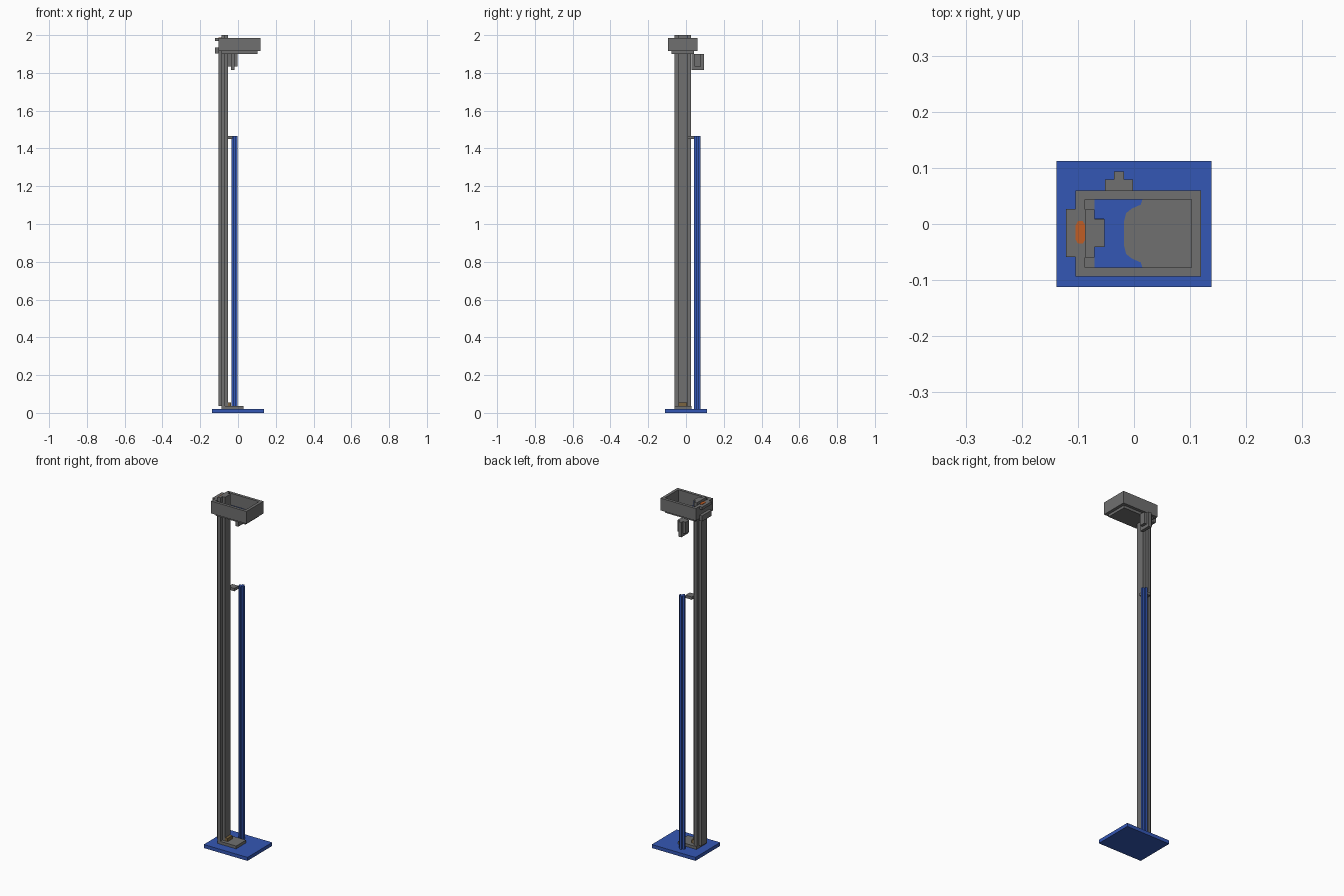
import bpy
import bmesh

cube = bpy.data.objects.get("Cube")
if cube:
    bpy.data.objects.remove(cube)


def material(name, rgb):
    m = bpy.data.materials.new(name)
    m.use_nodes = True
    m.diffuse_color = (*rgb, 1)
    m.node_tree.nodes["Principled BSDF"].inputs["Base Color"].default_value = (*rgb, 1)
    return m


GREY = material("grey", (0.16, 0.16, 0.16))
BLUE = material("blue", (0.034, 0.095, 0.46))
ORANGE = material("orange", (0.53, 0.11, 0.018))
BROWN = material("brown", (0.2, 0.13, 0.05))


def prism(name, outline, z0, z1, mat):
    """Extrude a flat outline from z0 up to z1."""
    bm = bmesh.new()
    face = bm.faces.new([bm.verts.new((x, y, z0)) for x, y in outline])
    top = bmesh.ops.extrude_face_region(bm, geom=[face])["geom"]
    verts = [v for v in top if isinstance(v, bmesh.types.BMVert)]
    bmesh.ops.translate(bm, verts=verts, vec=(0, 0, z1 - z0))
    bmesh.ops.recalc_face_normals(bm, faces=bm.faces)
    mesh = bpy.data.meshes.new(name)
    bm.to_mesh(mesh)
    bm.free()
    mesh.materials.append(mat)
    obj = bpy.data.objects.new(name, mesh)
    bpy.context.collection.objects.link(obj)
    return obj


def box(name, x, y, z, mat):
    outline = [(x[0], y[0]), (x[1], y[0]), (x[1], y[1]), (x[0], y[1])]
    return prism(name, outline, *z, mat)


def plus(x, y, xi, yi):
    """Cross outline: full extents x, y with arms of extents xi, yi."""
    return [(xi[0], y[0]), (xi[1], y[0]), (xi[1], yi[0]), (x[1], yi[0]),
            (x[1], yi[1]), (xi[1], yi[1]), (xi[1], y[1]), (xi[0], y[1]),
            (xi[0], yi[1]), (x[0], yi[1]), (x[0], yi[0]), (xi[0], yi[0])]


# Base and foot
box("base_plate", (-0.138, 0.138), (-0.112, 0.112), (0, 0.02), BLUE)
box("foot_pad", (-0.087, 0.03), (-0.06, 0.03), (0.02, 0.036), GREY)
box("foot_block", (-0.07, -0.037), (-0.04, 0.005), (0.036, 0.054), BROWN)

# Main column with its raised head
wide, narrow = (-0.06, 0.026), (-0.041, 0.009)
prism("column", plus((-0.103, -0.053), wide, (-0.087, -0.07), narrow), 0.036, 1.975, GREY)
head = [(-0.087, wide[0]), (-0.07, wide[0]), (-0.07, narrow[0]), (-0.053, narrow[0]),
        (-0.053, narrow[1]), (-0.07, narrow[1]), (-0.07, wide[1]), (-0.087, wide[1])]
prism("column_head", head, 1.975, 2.0, GREY)
box("head_stripe", (-0.069, -0.054), (0.009, 0.011), (1.92, 1.995), BLUE)

# Open tray: walls and floor
X, Y = (-0.104, 0.119), (-0.094, 0.06)
T, WALL = 0.0165, (1.915, 1.985)
box("tray_wall_front", X, (Y[0], Y[0] + T), WALL, GREY)
box("tray_wall_back", X, (Y[1] - T, Y[1]), WALL, GREY)
box("tray_wall_right", (X[0], X[0] + T), (Y[0] + T, Y[1] - T), WALL, GREY)
box("tray_wall_left", (X[1] - T, X[1]), (Y[0] + T, Y[1] - T), WALL, GREY)
box("tray_floor", (X[0] + T, X[1] - T), (Y[0] + T, Y[1] - T), (1.9, 1.916), GREY)

# Painted floor patch with a rounded inner edge
edge = [(0.015, 0), (0.012, 0.009), (-0.004, 0.016), (-0.014, 0.024), (-0.018, 0.04)]
low, high = Y[0] + T, Y[1] - T
patch = [(-0.07, low)] + [(x, low + d) for x, d in edge]
patch += [(x, high - d) for x, d in reversed(edge)] + [(-0.07, high)]
prism("floor_patch", patch, 1.916, 1.918, BLUE)

# Painted spot on the rear wall
a, b, c = 0.0085, 0.02, 0.013
spot = [(-a, -c), (-a / 2, -b), (a / 2, -b), (a, -c), (a, c), (a / 2, b), (-a / 2, b), (-a, c)]
prism("wall_spot", [(x - 0.0955, y - 0.015) for x, y in spot], 1.985, 1.987, ORANGE)

# Rear lugs
for name, z in (("upper_lug", (1.969, 1.985)), ("lower_lug", (1.903, 1.935))):
    box(name, (-0.121, -0.103), (-0.059, 0.027), z, GREY)

# Spout hanging below the tray
box("spout_core", (-0.036, -0.018), (0.028, 0.094), (1.815, 1.9), GREY)
box("spout_sides", (-0.052, -0.002), (0.045, 0.079), (1.834, 1.9), GREY)

# Side pipe and its bracket
pipe = plus((-0.035, -0.002), (0.043, 0.076), (-0.024, -0.013), (0.054, 0.065))
prism("pipe", pipe, 0.02, 1.467, BLUE)
box("pipe_bracket", (-0.07, -0.03), (0.009, 0.048), (1.45, 1.466), GREY)
